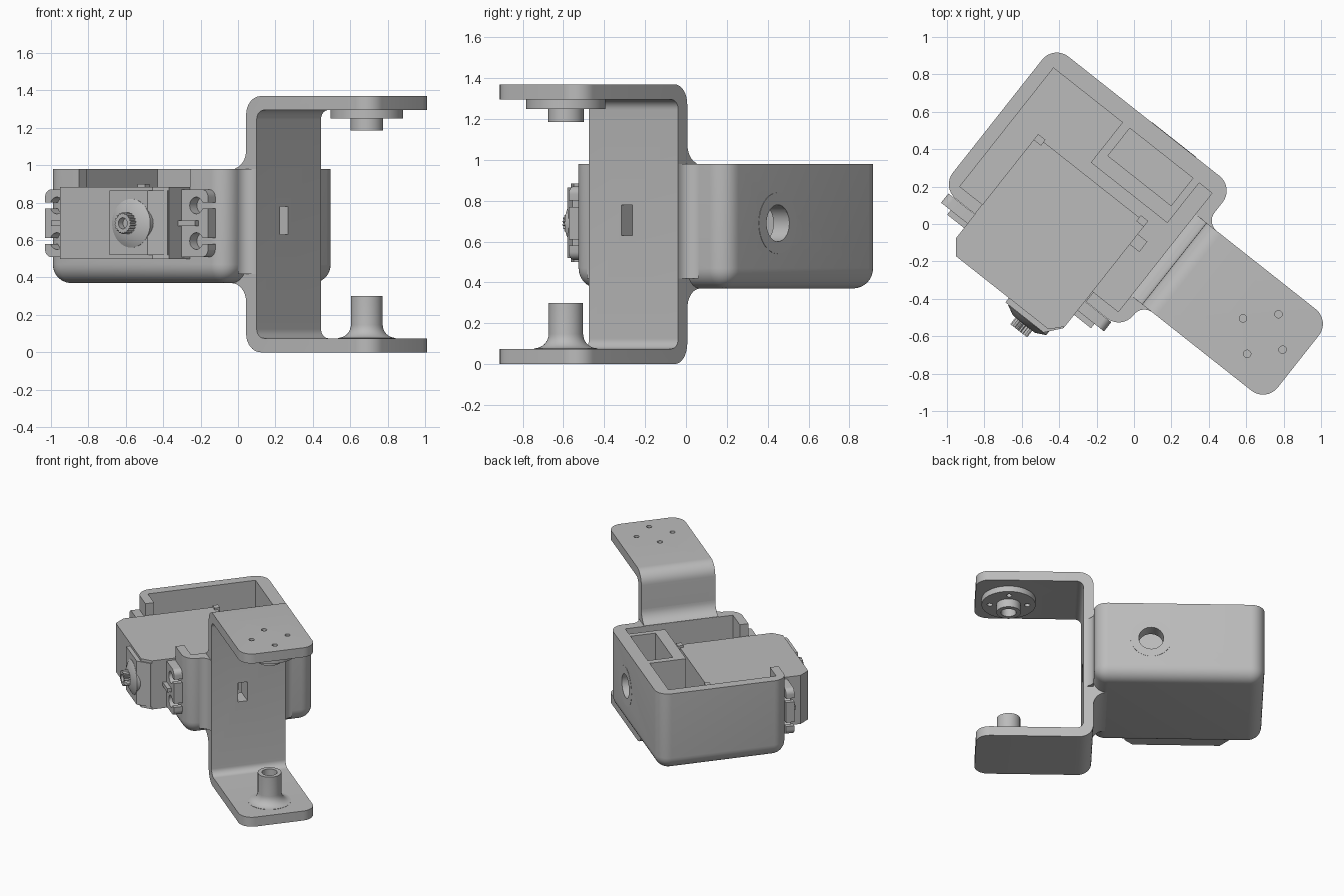
import bpy, bmesh
from math import sin, cos, pi, radians
from mathutils import Matrix, Vector

if "Cube" in bpy.data.objects:
    bpy.data.objects.remove(bpy.data.objects["Cube"], do_unlink=True)

TURN = Matrix.Rotation(radians(-38.3), 4, 'Z')   # whole assembly is turned in plan
FORWARD = Matrix.Rotation(pi / 2, 4, 'X')        # lathe axis z becomes -y

grey = bpy.data.materials.new("light_grey")
grey.use_nodes = True
colour = (0.5, 0.5, 0.5, 1)
grey.diffuse_color = colour
grey.node_tree.nodes["Principled BSDF"].inputs["Base Color"].default_value = colour


def finish(name, bm):
    bmesh.ops.recalc_face_normals(bm, faces=bm.faces)
    mesh = bpy.data.meshes.new(name)
    bm.to_mesh(mesh)
    bm.free()
    mesh.materials.append(grey)
    ob = bpy.data.objects.new(name, mesh)
    bpy.context.collection.objects.link(ob)
    return ob


def prism_bm(points, lo, hi, plane):
    """Extrude a 2D outline; plane names the two axes of the outline."""
    place = {'xy': lambda a, b, c: (a, b, c),
             'xz': lambda a, b, c: (a, c, b)}[plane]
    bm = bmesh.new()
    face = bm.faces.new([bm.verts.new(place(a, b, lo)) for a, b in points])
    new = bmesh.ops.extrude_face_region(bm, geom=[face])["geom"]
    shift = Vector(place(0, 0, hi - lo))
    bmesh.ops.translate(bm, vec=shift, verts=[g for g in new if isinstance(g, bmesh.types.BMVert)])
    return bm


def prism(name, points, lo, hi, plane):
    return finish(name, prism_bm(points, lo, hi, plane))


def rect(x0, x1, y0, y1):
    return [(x0, y0), (x1, y0), (x1, y1), (x0, y1)]


def box(name, x0, x1, y0, y1, z0, z1):
    return prism(name, rect(x0, x1, y0, y1), z0, z1, 'xy')


def rounded(corners, steps=8):
    """Outline from (x, y, radius) right-angled corners."""
    out = []
    for i, (x, y, r) in enumerate(corners):
        p = Vector((x, y))
        a = (Vector(corners[i - 1][:2]) - p).normalized() * r
        b = (Vector(corners[(i + 1) % len(corners)][:2]) - p).normalized() * r
        if r == 0:
            out.append((x, y))
            continue
        for k in range(steps + 1):
            t = k / steps * pi / 2
            out.append(tuple(p + a * (1 - sin(t)) + b * (1 - cos(t))))
    return out


def arc(cx, cy, r, start, end, steps=8):
    angles = [radians(start + (end - start) * k / steps) for k in range(steps + 1)]
    return [(cx + r * cos(t), cy + r * sin(t)) for t in angles]


def lathe(name, profile, at, turn=Matrix(), n=40):
    """Revolve a closed (radius, height) profile; radius 0 closes a tip."""
    bm = bmesh.new()
    verts = [bm.verts.new((r, 0, h)) for r, h in profile]
    edges = [bm.edges.new((verts[i - 1], verts[i])) for i in range(len(verts))
             if profile[i - 1][0] + profile[i][0] > 0]
    bmesh.ops.spin(bm, geom=verts + edges, axis=(0, 0, 1), cent=(0, 0, 0),
                   angle=2 * pi, steps=n, use_merge=True)
    bmesh.ops.remove_doubles(bm, verts=bm.verts, dist=1e-5)
    bm.transform(Matrix.Translation(at) @ turn)
    return finish(name, bm)


def cylinder(name, r, h0, h1, at, turn=Matrix(), n=32):
    return lathe(name, [(0, h0), (r, h0), (r, h1), (0, h1)], at, turn, n)


def cut(ob, *tools):
    for tool in tools:
        mod = ob.modifiers.new("cut", 'BOOLEAN')
        mod.operation, mod.solver, mod.object = 'DIFFERENCE', 'EXACT', tool
        graph = bpy.context.evaluated_depsgraph_get()
        mesh = bpy.data.meshes.new_from_object(ob.evaluated_get(graph))
        ob.modifiers.clear()
        ob.data = mesh
    for tool in tools:
        bpy.data.objects.remove(tool, do_unlink=True)


V0, V1 = -0.31, 0.245          # bracket width
AX = (0.905, -0.035, 0)        # pivot axis of the bracket


def slot():
    return box("slot_cutter", 0.15, 0.5, -0.11, -0.04, 0.63, 0.78)


# Housing: open tray with rounded sides and bottom
bm = prism_bm(rect(-0.93, 0.30, -0.485, 0.485), 0.37, 0.98, 'xy')
edges = [e for e in bm.edges if min(v.co.z for v in e.verts) < 0.5]
bmesh.ops.bevel(bm, geom=edges, offset=0.1, segments=8, profile=0.5, affect='EDGES')
housing = finish("housing", bm)
hole_at = (-0.11, 0, 0.69)
cut(housing,
    box("cavity_cutter", -0.855, 0.225, -0.42, 0.388, 0.445, 1.2),
    box("opening_cutter", -0.70, 0.055, -0.6, -0.4, 0.5, 1.2),
    cylinder("hole_cutter", 0.09, -0.6, -0.3, hole_at, FORWARD),
    slot())
lathe("hole_rim", [(0.09, -0.487), (0.15, -0.487), (0.15, -0.47), (0.09, -0.47)], hole_at, FORWARD)

# Chamber behind the motor
chamber = box("chamber", -0.385, 0.137, 0.115, 0.40, 0.44, 0.979)
cut(chamber, box("pocket_cutter", -0.335, 0.095, 0.2, 0.5, 0.47, 1.2))

# U bracket with rounded arm ends
outline = rounded([(1.145, 0, 0), (1.145, 0.075, 0), (0.372, 0.075, 0.05), (0.372, 1.295, 0.05),
                   (1.145, 1.295, 0), (1.145, 1.37, 0), (0.30, 1.37, 0.1), (0.30, 0, 0.1)])
bm = prism_bm(outline, V0, V1, 'xz')
ends = [e for e in bm.edges if all(v.co.x > 1.14 for v in e.verts)
        and abs(e.verts[0].co.y - e.verts[1].co.y) < 0.01]
bmesh.ops.bevel(bm, geom=ends, offset=0.1, segments=8, profile=0.5, affect='EDGES')
bracket = finish("bracket", bm)
holes = [cylinder("screw_cutter", 0.02, 1.2, 1.5,
                  (AX[0] + 0.135 * cos(k * pi / 2), AX[1] + 0.135 * sin(k * pi / 2), 0), n=16)
         for k in range(4)]
cut(bracket, slot(), *holes)

# Blends between the bracket and the housing
prism("upper_blend", arc(0.2, 1.08, 0.1, 0, -75) + [(0.226, 0.97), (0.301, 0.97), (0.301, 1.08)],
      V0, V1, 'xz')
prism("lower_blend", arc(0.2, 0.27, 0.1, 0, 90) + [(0.2, 0.44), (0.301, 0.44), (0.301, 0.27)],
      V0, V1, 'xz')
R = 0.07
prism("left_blend", arc(0.30 + R, V1 + R, R, 180, 270) + [(0.299, V1)], 0.42, 0.98, 'xy')
prism("right_blend", arc(0.30 + R, V0 - R, R, 180, 90) + [(0.299, V0)], 0.42, 0.98, 'xy')

# Pivot post on the lower arm and horn under the upper arm
flare = arc(0.155, 0.147, 0.07, 270, 180)
lathe("pivot_post", [(0, 0.06), (0.155, 0.06)] + flare +
      [(0.085, 0.30), (0.055, 0.30), (0.055, 0.1), (0, 0.1)], AX)
horn = lathe("horn_disc", [(0, 1.30), (0, 1.25), (0.195, 1.25), (0.195, 1.30)], AX, n=48)
cut(horn, *[cylinder("horn_cutter", 0.02, 1.2, 1.29,
                     (AX[0] + 0.135 * cos(k * pi / 2), AX[1] + 0.135 * sin(k * pi / 2), 0), n=16)
            for k in range(4)])
lathe("horn_hub", [(0.055, 1.26), (0.055, 1.185), (0.088, 1.185), (0.088, 1.26)], AX)

# Motor body with chamfered front and raised gear cover
prism("motor_body", [(-0.70, 0.045), (-0.70, -0.65), (-0.64, -0.725), (-0.01, -0.725),
                     (0.05, -0.66), (0.05, 0.045)], 0.5, 0.885, 'xy')
prism("gear_cover", [(-0.28, -0.70), (-0.28, -0.755), (-0.02, -0.755), (0.05, -0.67), (0.04, -0.6)],
      0.52, 0.865, 'xy')
box("cable_exit", 0.04, 0.115, -0.10, -0.03, 0.6, 0.78)
for x in (-0.70, 0.0):
    box("rear_clip", x, x + 0.05, 0.02, 0.06, 0.55, 0.90)

# Output shaft with splines
shaft_at = (-0.13, 0, 0.69)
lathe("shaft_boss", [(0, 0.70), (0.13, 0.70), (0.13, 0.757), (0.075, 0.785), (0, 0.785)],
      shaft_at, FORWARD)
teeth = 20
spline = [((0.058 if k % 2 else 0.048) * cos(k * pi / teeth) + shaft_at[0],
           (0.058 if k % 2 else 0.048) * sin(k * pi / teeth) + shaft_at[2]) for k in range(2 * teeth)]
shaft = prism("output_shaft", spline, -0.83, -0.77, 'xz')
cut(shaft, cylinder("bore_cutter", 0.03, 0.79, 0.9, shaft_at, FORWARD, 20))

# Mounting ears with slotted screw holes and a centre rib
for side, name in ((-1, "right_ear"), (1, "left_ear")):
    inner, outer, hole = (-0.325 + side * d for d in (0.36, 0.555, 0.475))
    ear = prism(name, rounded([(inner, 0.51, 0), (outer, 0.51, 0.04),
                               (outer, 0.87, 0.04), (inner, 0.87, 0)]), -0.55, -0.487, 'xz')
    for z in (0.595, 0.785):
        cut(ear, cylinder("ear_hole_cutter", 0.045, 0.4, 0.7, (hole, 0, z), FORWARD, 24),
            box("ear_slot_cutter", min(hole, outer + side), max(hole, outer + side),
                -0.7, -0.4, z - 0.015, z + 0.015))
    a, b = inner, inner + side * 0.13
    box("ear_rib", min(a, b), max(a, b), -0.58, -0.54, 0.675, 0.705)

# Smooth round surfaces and turn everything into place
for ob in bpy.context.collection.objects:
    if ob.type == 'MESH' and ob.data.materials and ob.data.materials[0] == grey:
        ob.data.transform(TURN)
        ob.data.shade_smooth()
        ob.data.set_sharp_from_angle(angle=radians(30))
